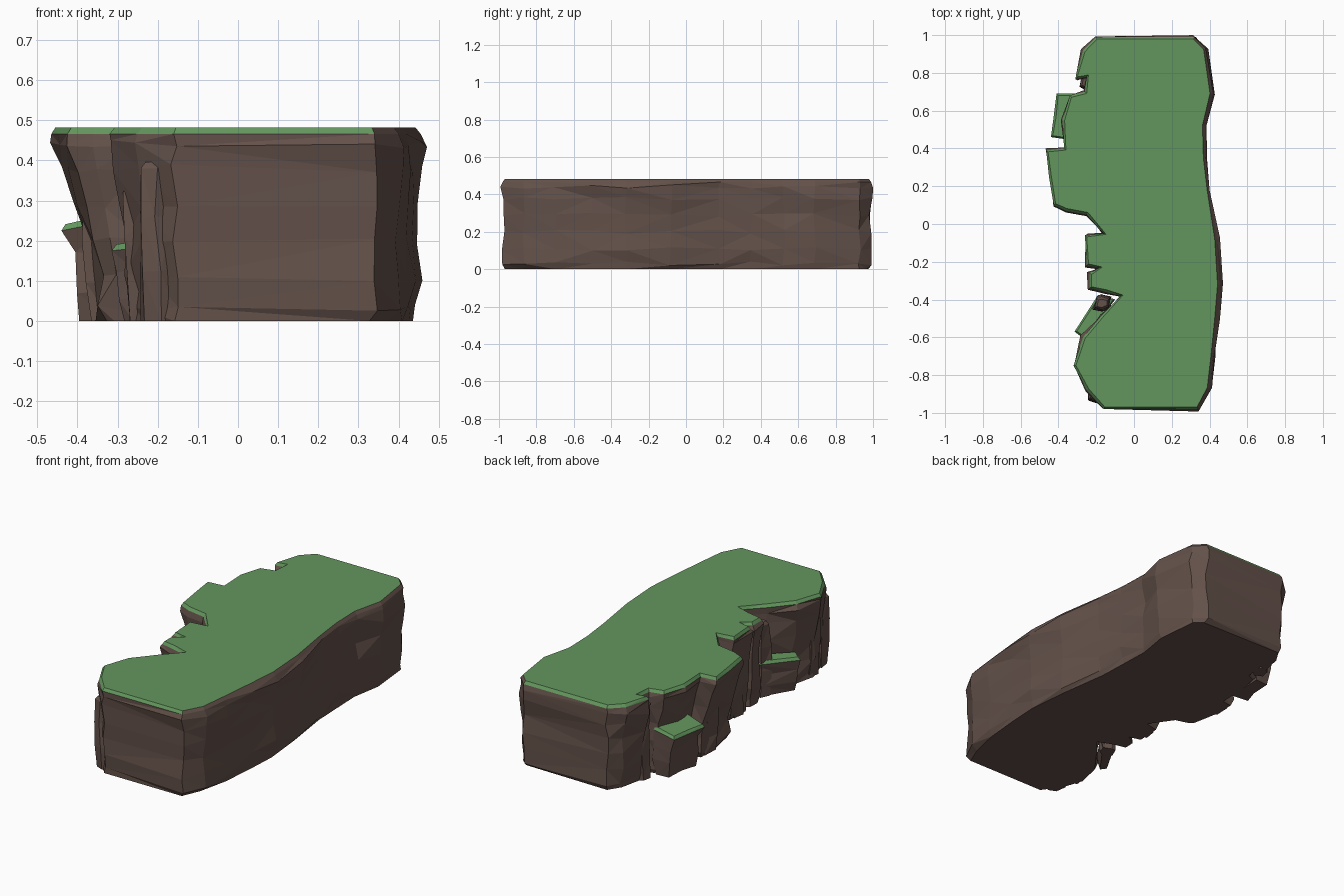
import bpy, bmesh, random
from mathutils import Vector

random.seed(4)
default_cube = bpy.data.objects.get("Cube")
if default_cube:
    bpy.data.objects.remove(default_cube, do_unlink=True)


def make_material(name, color):
    material = bpy.data.materials.new(name)
    material.diffuse_color = color
    material.use_nodes = True
    material.node_tree.nodes["Principled BSDF"].inputs["Base Color"].default_value = color
    return material


rock = make_material("brown rock", (0.125, 0.082, 0.068, 1))
grass = make_material("grass green", (0.125, 0.305, 0.11, 1))


def inset_outline(points, amount):
    """Move every corner inwards along its mean edge normal."""
    result = []
    for i, p in enumerate(points):
        before = (p - points[i - 1]).normalized()
        after = (points[(i + 1) % len(points)] - p).normalized()
        inward = Vector((-before.y - after.y, before.x + after.x))
        result.append(p + inward.normalized() * amount)
    return result


def build_rock(name, outline, levels, lean, rough, rim=0.016, grassy=True, tilt=0.0):
    """Stack jittered rings of one outline; levels are (height, inset) pairs.
    lean pulls the ragged side in towards the foot."""
    points = [Vector(p) for p in outline]
    top = levels[-1][0]
    bm = bmesh.new()
    rings = []
    for height, inset in levels:
        ring = []
        for p in inset_outline(points, inset):
            x, y, z = p.x, p.y, height
            if height < top:
                pull = lean * min(1, 1.5 * (1 - height / top))
                if x < -0.2:
                    x = -0.2 + (x + 0.2) * (1 - pull)
                x += random.uniform(-rough, rough)
                y += random.uniform(-rough, rough) * 0.7
                if height > 0:
                    z += random.uniform(-rough, rough)
            else:
                z += tilt * (x - points[0].x)
            ring.append(bm.verts.new((x, y, max(z, 0))))
        rings.append(ring)
    # bevelled rim that carries the grass
    edge = rings[-1]
    rings.append([bm.verts.new((q.x, q.y, v.co.z + rim))
                  for q, v in zip(inset_outline(points, levels[-1][1] + rim * 0.8), edge)])
    count = len(points)
    for lower, upper in zip(rings, rings[1:]):
        for i in range(count):
            j = (i + 1) % count
            face = bm.faces.new((lower[i], lower[j], upper[j], upper[i]))
            face.normal_update()
            if grassy and upper is rings[-1] and face.normal.x < 0.3:
                face.material_index = 1
    bm.faces.new(list(reversed(rings[0])))
    bm.faces.new(rings[-1]).material_index = int(grassy)
    bmesh.ops.triangulate(bm, faces=bm.faces[:])
    mesh = bpy.data.meshes.new(name)
    bm.to_mesh(mesh)
    bm.free()
    mesh.materials.append(rock)
    mesh.materials.append(grass)
    bpy.context.collection.objects.link(bpy.data.objects.new(name, mesh))


# Main cliff: gently curved long side, ragged opposite side
smooth_side = [(-.16, -.98), (.34, -.98), (.4, -.87), (.42, -.7), (.44, -.5),
               (.455, -.32), (.44, -.08), (.4, .18), (.38, .35), (.375, .52),
               (.415, .69), (.38, .93), (.32, .99), (-.2, .99)]
ragged_side = [(-.27, .92), (-.31, .77), (-.25, .78), (-.26, .7), (-.34, .68),
               (-.38, .55), (-.37, .4), (-.465, .39), (-.45, .25), (-.425, .1),
               (-.36, .07), (-.25, .05), (-.16, -.05), (-.26, -.06), (-.25, -.22),
               (-.18, -.23), (-.235, -.26), (-.235, -.34), (-.15, -.36),
               (-.07, -.38), (-.17, -.48), (-.27, -.6), (-.32, -.75), (-.25, -.88)]
build_rock("cliff_block", smooth_side + ragged_side,
           [(0, .02), (.03, .006), (.11, .003), (.2, .004), (.29, .004),
            (.38, -.003), (.44, -.006), (.466, 0)], lean=.36, rough=.011)

# Grassy ledges low on the ragged side
build_rock("back_ledge", [(-.44, .46), (-.3, .44), (-.28, .69), (-.41, .69), (-.425, .57)],
           [(0, .03), (.08, .01), (.16, .012), (.225, 0)],
           lean=.15, rough=.012, tilt=.2)
build_rock("front_ledge", [(-.315, -.57), (-.26, -.61), (-.1, -.4), (-.19, -.375)],
           [(0, .02), (.06, .01), (.12, .012), (.175, 0)],
           lean=.1, rough=.01, tilt=.1)

# Bare rock columns against the ragged side
columns = {
    "front_column": (-.2, -.9, .055, .38),
    "front_boulder": (-.24, -.76, .06, .32),
    "notch_column": (-.17, -.42, .05, .4),
    "middle_column": (-.19, -.14, .055, .36),
    "bulge_column": (-.33, .3, .07, .27),
    "back_column": (-.25, .75, .05, .42),
}
for name, (x, y, r, height) in columns.items():
    outline = [(x - r, y - r * .6), (x, y - r), (x + r, y - r * .5),
               (x + r, y + r * .6), (x, y + r), (x - r * .8, y + r * .7)]
    build_rock(name, outline, [(0, .01), (height * .35, 0), (height * .7, .008), (height, .015)],
               lean=.15, rough=.012, grassy=False)
